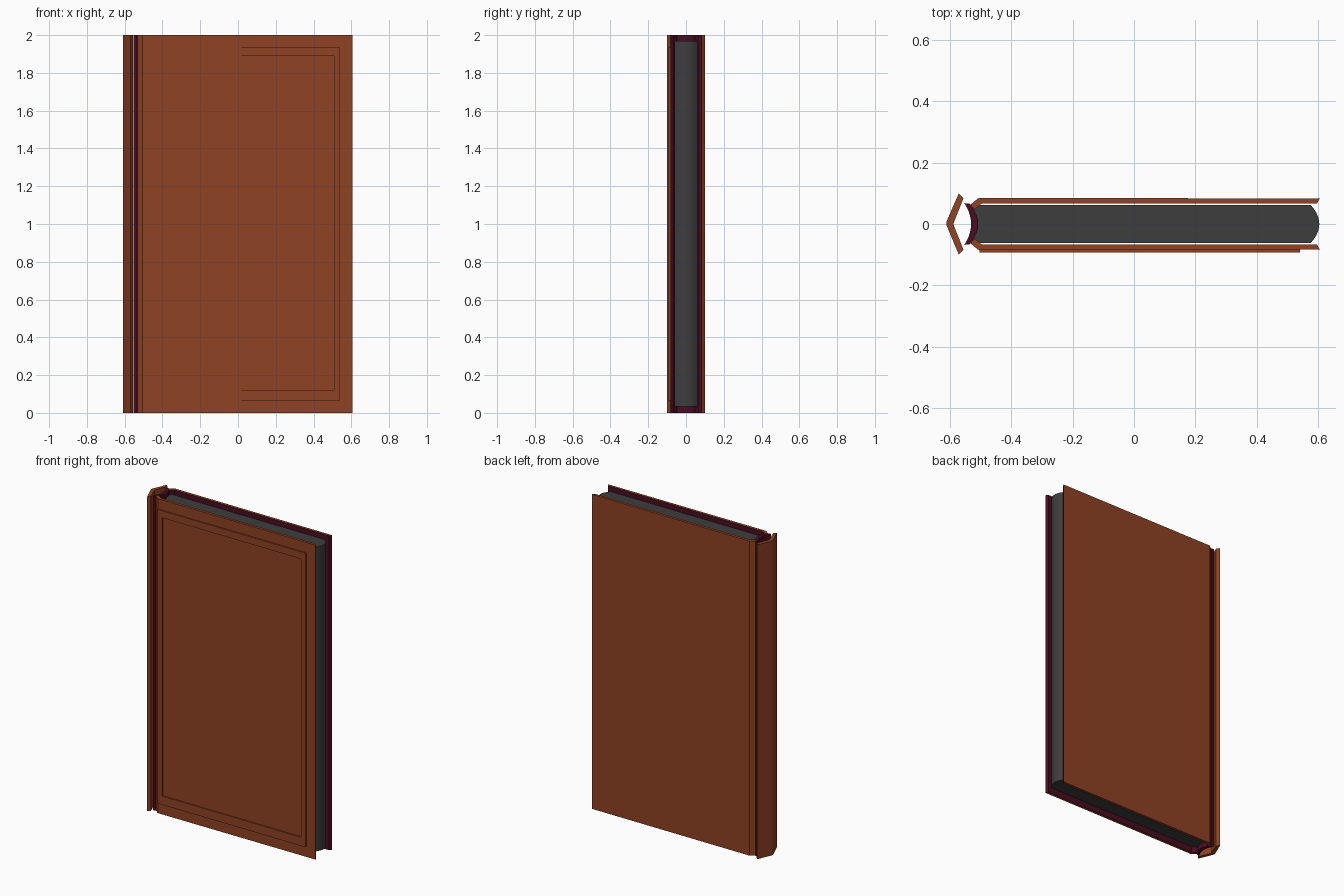
import bpy, bmesh, math
from mathutils import Vector

if "Cube" in bpy.data.objects:
    bpy.data.objects.remove(bpy.data.objects["Cube"])


def material(name, rgb):
    m = bpy.data.materials.new(name)
    m.diffuse_color = (*rgb, 1)
    m.use_nodes = True
    m.node_tree.nodes["Principled BSDF"].inputs["Base Color"].default_value = m.diffuse_color
    return m


leather = material("brown leather", (0.275, 0.055, 0.017))
lining = material("maroon lining", (0.065, 0.004, 0.015))
paper = material("dark grey paper", (0.048, 0.048, 0.048))


def finish(name, bm, mats, rule=None, smooth=False):
    bmesh.ops.recalc_face_normals(bm, faces=bm.faces)
    bm.normal_update()
    if rule:
        for f in bm.faces:
            f.material_index = rule(f)
    me = bpy.data.meshes.new(name)
    bm.to_mesh(me)
    bm.free()
    for m in mats:
        me.materials.append(m)
    ob = bpy.data.objects.new(name, me)
    bpy.context.collection.objects.link(ob)
    if smooth:
        bpy.ops.object.select_all(action='DESELECT')
        ob.select_set(True)
        bpy.context.view_layer.objects.active = ob
        bpy.ops.object.shade_smooth_by_angle(angle=math.radians(30))
    return ob


def prism(name, profile, z0, z1, mats, rule=None, smooth=False):
    """Extrude an (x, y) outline from z0 to z1."""
    bm = bmesh.new()
    face = bm.faces.new([bm.verts.new((x, y, z0)) for x, y in profile])
    ext = bmesh.ops.extrude_face_region(bm, geom=[face])
    top = [v for v in ext["geom"] if isinstance(v, bmesh.types.BMVert)]
    bmesh.ops.translate(bm, verts=top, vec=Vector((0, 0, z1 - z0)))
    return finish(name, bm, mats, rule, smooth)


def bow(x_end, x_mid, half, n=10):
    """Shallow arc running from y = -half to y = +half."""
    pts = []
    for i in range(n + 1):
        t = 2 * i / n - 1
        pts.append((x_mid + (x_end - x_mid) * t * t, half * t))
    return pts


# Covers: boards bent inward at the hinge, lined inside
for side, name in ((-1, "front_cover"), (1, "back_cover")):
    outline = [(0.605, 0.083), (-0.505, 0.085), (-0.532, 0.063),
               (-0.52, 0.047), (-0.495, 0.067), (0.595, 0.067)]
    prism(name, [(x, side * y) for x, y in outline], 0, 2, [leather, lining],
          lambda f, s=side: int(f.normal.y * s < -0.5))

# Folded spine, standing off the page block
prism("spine", [(-0.57, 0.1), (-0.61, 0.008), (-0.61, -0.004), (-0.57, -0.1),
                (-0.555, -0.083), (-0.588, 0.0), (-0.555, 0.083)],
      0, 2, [leather])

# Curved spine lining
prism("spine_lining", bow(-0.552, -0.53, 0.068) + bow(-0.535, -0.507, 0.066)[::-1],
      0, 2, [lining], smooth=True)

# Page block with hollow back and rounded fore edge
prism("pages", bow(0.575, 0.603, 0.062) + bow(-0.538, -0.515, 0.062)[::-1],
      0.035, 1.97, [paper], smooth=True)

# Raised border on the front cover
bm = bmesh.new()
loops = []
for x0, x1, z0, z1, y in ((-0.503, 0.54, 0.065, 1.935, -0.082),
                          (-0.503, 0.54, 0.065, 1.935, -0.092),
                          (-0.47, 0.507, 0.12, 1.89, -0.092),
                          (-0.47, 0.507, 0.12, 1.89, -0.082)):
    loops.append([bm.verts.new((x, y, z))
                  for x, z in ((x0, z0), (x1, z0), (x1, z1), (x0, z1))])
for a, b in zip(loops, loops[1:] + loops[:1]):
    for i in range(4):
        j = (i + 1) % 4
        bm.faces.new((a[i], a[j], b[j], b[i]))
finish("front_border", bm, [leather])
